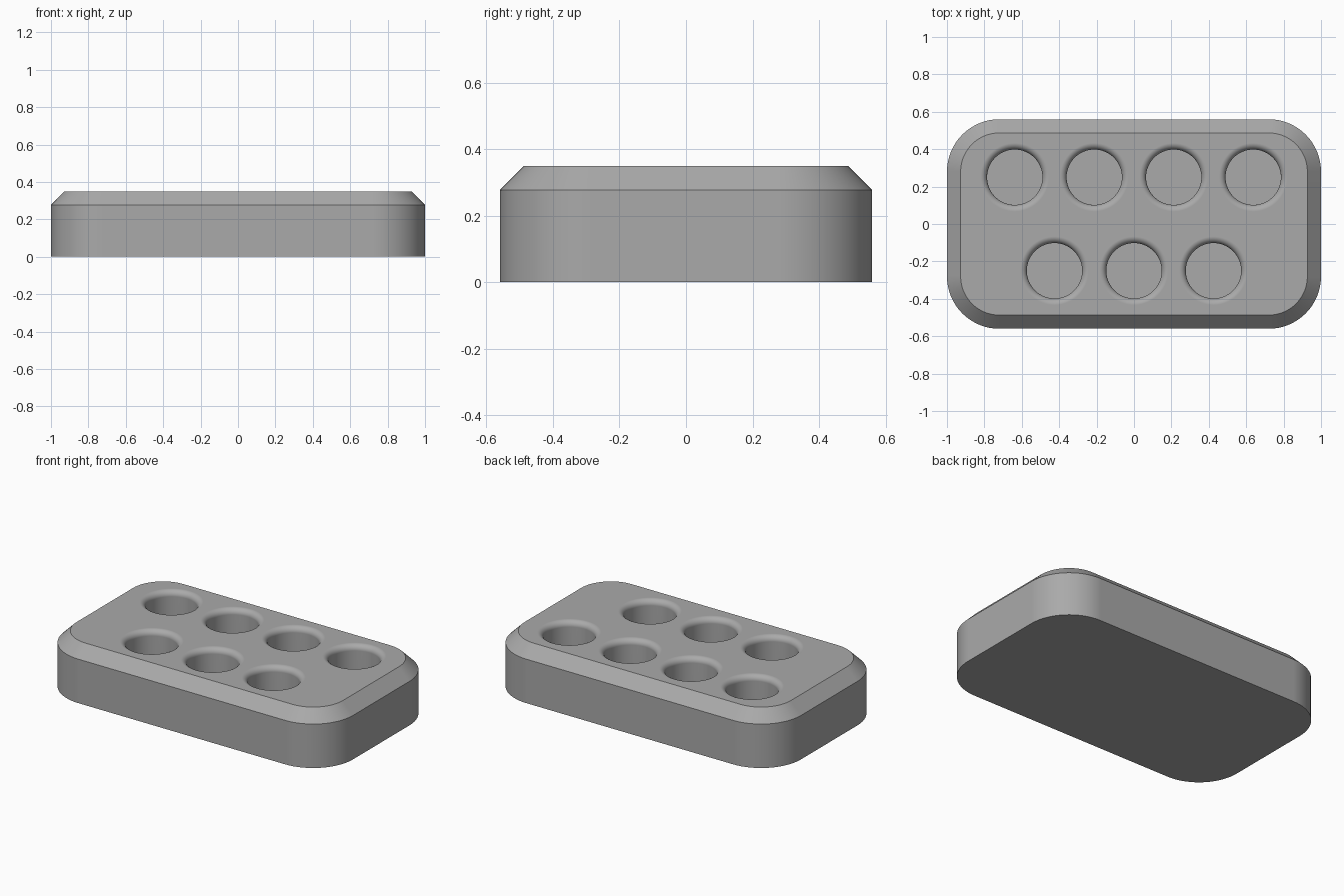
import bpy, bmesh
from math import sin, cos, pi, radians

if "Cube" in bpy.data.objects:
    bpy.data.objects.remove(bpy.data.objects["Cube"], do_unlink=True)

HALF_X, HALF_Y, HEIGHT = 1.0, 0.56, 0.35
CORNER, CHAMFER = 0.28, 0.073
HOLE_R, LIP, FLOOR = 0.148, 0.035, 0.07
PITCH, ROW_Y = 0.425, 0.25

grey = bpy.data.materials.new("mid grey")
grey.use_nodes = True
grey.diffuse_color = (0.4, 0.4, 0.4, 1)
grey.node_tree.nodes["Principled BSDF"].inputs["Base Color"].default_value = grey.diffuse_color


def make_object(name, bm):
    bmesh.ops.recalc_face_normals(bm, faces=bm.faces)
    mesh = bpy.data.meshes.new(name)
    bm.to_mesh(mesh)
    bm.free()
    mesh.materials.append(grey)
    obj = bpy.data.objects.new(name, mesh)
    bpy.context.collection.objects.link(obj)
    return obj


def loft(bm, rings):
    """Skin a stack of closed point rings and cap both ends."""
    loops = [[bm.verts.new(p) for p in ring] for ring in rings]
    n = len(loops[0])
    for low, high in zip(loops, loops[1:]):
        for i in range(n):
            j = (i + 1) % n
            bm.faces.new((low[i], low[j], high[j], high[i]))
    bm.faces.new(loops[0][::-1])
    bm.faces.new(loops[-1])


def rounded_ring(inset, z, steps=16):
    r = CORNER - inset
    ring = []
    for k, (sx, sy) in enumerate(((1, 1), (-1, 1), (-1, -1), (1, -1))):
        for i in range(steps + 1):
            a = (k + i / steps) * pi / 2
            ring.append((sx * (HALF_X - CORNER) + r * cos(a),
                         sy * (HALF_Y - CORNER) + r * sin(a), z))
    return ring


def circle_ring(x, y, r, z, n=64):
    return [(x + r * cos(2 * pi * i / n), y + r * sin(2 * pi * i / n), z) for i in range(n)]


# Rounded block with a chamfered top rim
bm = bmesh.new()
loft(bm, [rounded_ring(0, 0), rounded_ring(0, HEIGHT - CHAMFER), rounded_ring(CHAMFER, HEIGHT)])
block = make_object("holder_block", bm)

# Blind holes with rounded lips: four at the back, three at the front
profile = [(HOLE_R, FLOOR)]
for i in range(9):
    a = i / 8 * pi / 2
    profile.append((HOLE_R + LIP * (1 - cos(a)), HEIGHT - LIP + LIP * sin(a)))
profile.append((HOLE_R + LIP, HEIGHT + 0.1))

bm = bmesh.new()
for count, y in ((4, ROW_Y), (3, -ROW_Y)):
    for i in range(count):
        x = (i - (count - 1) / 2) * PITCH
        loft(bm, [circle_ring(x, y, r, z) for r, z in profile])
cutter = make_object("hole_cutter", bm)
cutter.hide_render = True

cut = block.modifiers.new("holes", 'BOOLEAN')
cut.operation = 'DIFFERENCE'
cut.solver = 'EXACT'
cut.object = cutter

bpy.ops.object.select_all(action='DESELECT')
bpy.context.view_layer.objects.active = block
block.select_set(True)
bpy.ops.object.modifier_apply(modifier=cut.name)
bpy.data.objects.remove(cutter, do_unlink=True)

# Smooth corners and lips, crisp chamfer, flat top
bpy.ops.object.shade_smooth_by_angle(angle=radians(30))
weighted = block.modifiers.new("flat_top_normals", 'WEIGHTED_NORMAL')
weighted.keep_sharp = True
